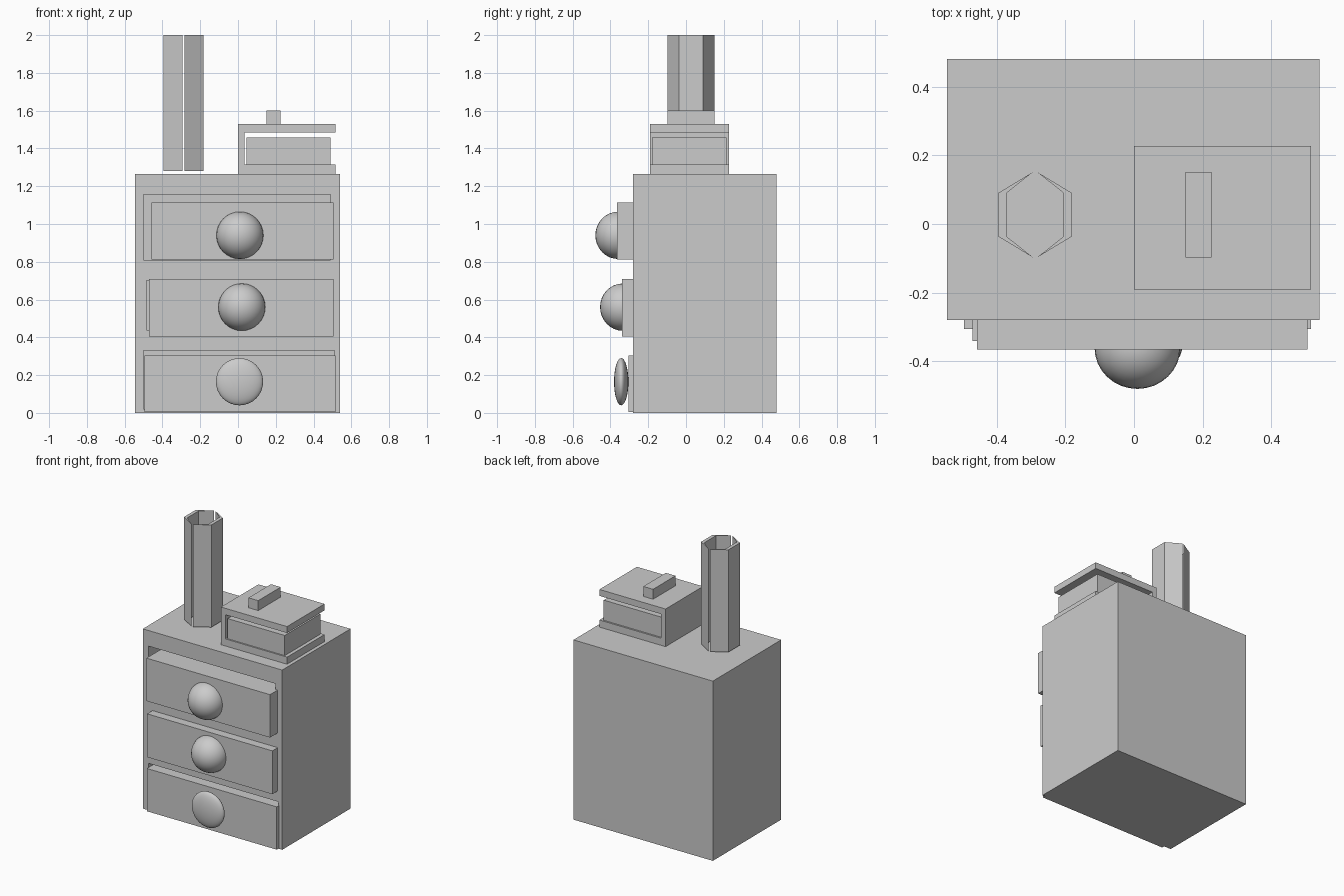
import bpy, bmesh

if "Cube" in bpy.data.objects:
    bpy.data.objects.remove(bpy.data.objects["Cube"])


def finish(name, bm):
    bmesh.ops.recalc_face_normals(bm, faces=bm.faces)
    me = bpy.data.meshes.new(name)
    bm.to_mesh(me)
    bm.free()
    ob = bpy.data.objects.new(name, me)
    bpy.context.collection.objects.link(ob)
    return ob


def box(name, x, y, z):
    bm = bmesh.new()
    bmesh.ops.create_cube(bm, size=1)
    for v in bm.verts:
        v.co = [r[0] + (c + 0.5) * (r[1] - r[0]) for c, r in zip(v.co, (x, y, z))]
    return finish(name, bm)


def prism(name, points, direction):
    """Extrude a flat outline along a direction."""
    bm = bmesh.new()
    face = bm.faces.new([bm.verts.new(p) for p in points])
    ext = bmesh.ops.extrude_face_region(bm, geom=[face], use_keep_orig=True)
    verts = [g for g in ext["geom"] if isinstance(g, bmesh.types.BMVert)]
    bmesh.ops.translate(bm, verts=verts, vec=direction)
    return finish(name, bm)


def knob(name, loc, ry):
    bpy.ops.mesh.primitive_uv_sphere_add(segments=32, ring_count=16, location=loc)
    ob = bpy.context.object
    ob.name = name
    ob.scale = (0.125, ry, 0.125)
    bpy.ops.object.shade_smooth_by_angle()


# Cabinet body with three drawer openings
cabinet = box("cabinet", (-0.545, 0.54), (-0.28, 0.48), (0, 1.265))
openings = [
    ("top", (-0.5, 0.49), (0.81, 1.155)),
    ("middle", (-0.485, 0.49), (0.44, 0.70)),
    ("bottom", (-0.5, 0.51), (0.02, 0.33)),
]
for level, x, z in openings:
    cutter = box(level + "_opening_cutter", x, (-0.5, 0.38), z)
    cutter.hide_render = True
    cutter.hide_viewport = True
    cutter.display_type = 'WIRE'
    mod = cabinet.modifiers.new(level + "_opening", 'BOOLEAN')
    mod.operation = 'DIFFERENCE'
    mod.solver = 'EXACT'
    mod.object = cutter

# Drawers, each pulled out a different amount, with round knobs
drawers = [
    ("top", (-0.457, 0.505), -0.365, (0.813, 1.115), (0.01, -0.36, 0.94), 0.12),
    ("middle", (-0.47, 0.505), -0.34, (0.405, 0.71), (0.02, -0.335, 0.56), 0.12),
    ("bottom", (-0.495, 0.515), -0.305, (0.004, 0.305), (0.008, -0.343, 0.165), 0.038),
]
for level, x, front, z, knob_loc, ry in drawers:
    box(level + "_drawer", x, (front, 0.3), z)
    knob(level + "_knob", knob_loc, ry)

# Small case on top: C-shaped shell open to the right, inner tray and handle
shell = [(0, 1.265), (0.515, 1.265), (0.515, 1.315), (0.035, 1.315),
         (0.035, 1.485), (0.515, 1.485), (0.515, 1.53), (0, 1.53)]
prism("case_shell", [(x, -0.19, z) for x, z in shell], (0, 0.417, 0))
box("case_tray", (0.045, 0.49), (-0.18, 0.215), (1.315, 1.457))
box("case_handle", (0.15, 0.226), (-0.098, 0.152), (1.53, 1.6))

# Hexagonal tube made of two mirrored half shells with thin slits between
half = [(0.005, -0.098), (0.106, -0.037), (0.106, 0.091), (0.005, 0.152),
        (0.082, 0.091), (0.082, -0.037)]
for side, s in (("left", -1), ("right", 1)):
    prism("tube_" + side + "_half", [(-0.288 + s * x, y, 1.28) for x, y in half],
          (0, 0, 0.72))
